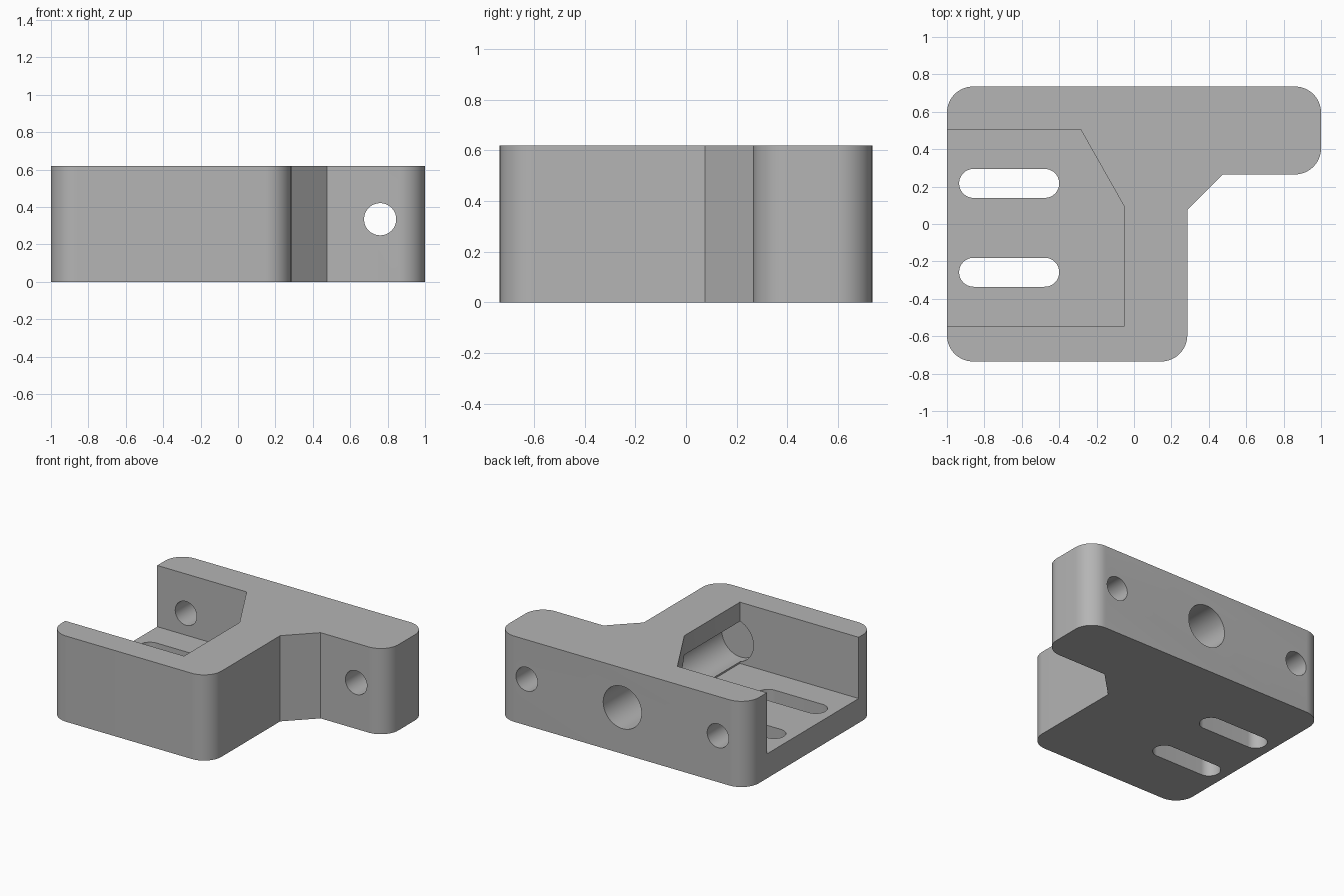
import bpy, bmesh, math
from mathutils import Vector, Matrix

default = bpy.data.objects.get("Cube")
if default:
    bpy.data.objects.remove(default, do_unlink=True)

HEIGHT = 0.62
FLOOR = 0.177
HOLE_Z = 0.335


def rounded(points, steps=16):
    """Outline from (x, y, radius) corners, anticlockwise, with arcs for rounded ones."""
    out = []
    for i, (x, y, r) in enumerate(points):
        p = Vector((x, y))
        if r == 0:
            out.append(p)
            continue
        a = (Vector(points[i - 1][:2]) - p).normalized()
        b = (Vector(points[(i + 1) % len(points)][:2]) - p).normalized()
        centre = p + (a + b) * r          # right-angled corners
        for k in range(steps + 1):
            t = k / steps * math.pi / 2
            out.append(centre - b * r * math.cos(t) - a * r * math.sin(t))
    return out


def finish(name, bm):
    bmesh.ops.remove_doubles(bm, verts=bm.verts, dist=1e-5)
    bmesh.ops.recalc_face_normals(bm, faces=bm.faces)
    mesh = bpy.data.meshes.new(name)
    bm.to_mesh(mesh)
    bm.free()
    obj = bpy.data.objects.new(name, mesh)
    bpy.context.collection.objects.link(obj)
    return obj


def prism(name, outline, z0, z1):
    bm = bmesh.new()
    bottom = bm.faces.new([bm.verts.new((p[0], p[1], z0)) for p in outline])
    top = bmesh.ops.extrude_face_region(bm, geom=[bottom])
    verts = [g for g in top["geom"] if isinstance(g, bmesh.types.BMVert)]
    bmesh.ops.translate(bm, verts=verts, vec=(0, 0, z1 - z0))
    return finish(name, bm)


def bore(name, x, radius, y0, y1):
    """Cylinder running along y at the common hole height."""
    bm = bmesh.new()
    place = Matrix.Translation((x, (y0 + y1) / 2, HOLE_Z)) @ Matrix.Rotation(math.pi / 2, 4, "X")
    bmesh.ops.create_cone(bm, cap_ends=True, segments=64, radius1=radius,
                          radius2=radius, depth=y1 - y0, matrix=place)
    return finish(name, bm)


# Bracket body: square block with a side flange
R = 0.14
bracket = prism("bracket_body", rounded([
    (-1, -0.735, R), (0.285, -0.735, R), (0.285, 0.075, 0),
    (0.475, 0.265, 0), (1, 0.265, R), (1, 0.735, R), (-1, 0.735, R)]), 0, HEIGHT)

# Open pocket with a slanted inner corner
cutters = [prism("pocket_cutter", [
    (-1.2, -0.545), (-0.05, -0.545), (-0.05, 0.09), (-0.285, 0.505), (-1.2, 0.505)],
    FLOOR, HEIGHT + 0.2)]

# Two adjusting slots through the floor
SLOT_R = 0.0775
for y in (0.217, -0.258):
    cutters.append(prism("slot_cutter", rounded([
        (-0.935, y - SLOT_R, SLOT_R), (-0.4, y - SLOT_R, SLOT_R),
        (-0.4, y + SLOT_R, SLOT_R), (-0.935, y + SLOT_R, SLOT_R)]), -0.2, FLOOR + 0.1))

# Screw holes through the back wall and flange, and the large blind bore
for x in (0.76, -0.77):
    cutters.append(bore("screw_hole_cutter", x, 0.086, 0.1, 0.9))
cutters.append(bore("large_bore_cutter", -0.005, 0.153, -0.62, 0.9))

bpy.context.view_layer.objects.active = bracket
for cutter in cutters:
    cutter.hide_render = True
    mod = bracket.modifiers.new("cut", "BOOLEAN")
    mod.operation = "DIFFERENCE"
    mod.solver = "EXACT"
    mod.object = cutter
    bpy.ops.object.modifier_apply(modifier=mod.name)
    bpy.data.objects.remove(cutter, do_unlink=True)

# Plain grey finish
grey = bpy.data.materials.new("plain_grey")
grey.use_nodes = True
colour = (0.46, 0.46, 0.46, 1)
grey.diffuse_color = colour
grey.node_tree.nodes["Principled BSDF"].inputs["Base Color"].default_value = colour
bracket.data.materials.clear()
bracket.data.materials.append(grey)

bpy.ops.object.select_all(action="DESELECT")
bracket.select_set(True)
bpy.ops.object.shade_smooth_by_angle(angle=math.radians(30))
